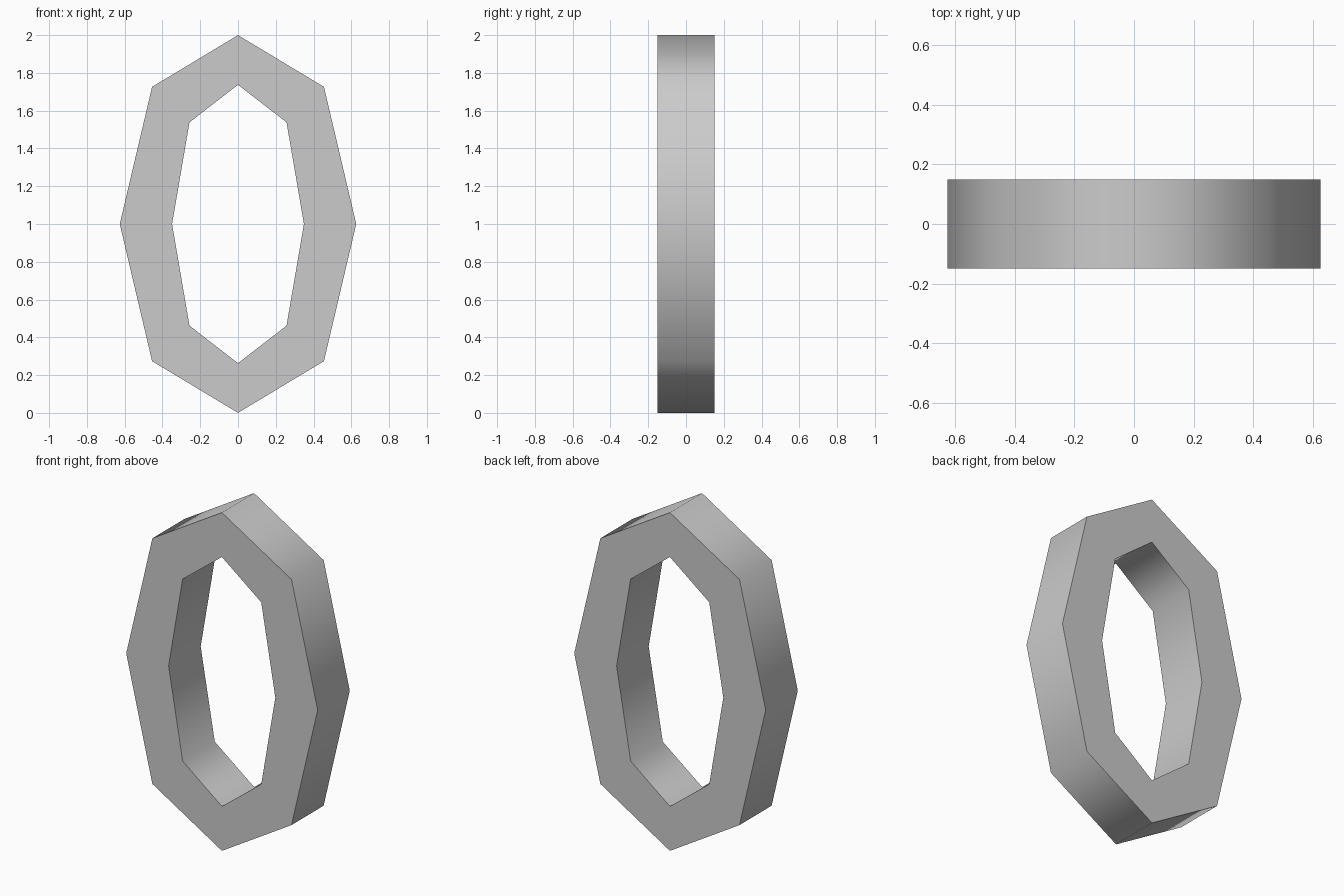
import bpy, bmesh, math

if "Cube" in bpy.data.objects:
    bpy.data.objects.remove(bpy.data.objects["Cube"])

HALF_DEPTH = 0.15


def octagon(half_w, diag_x, diag_z, half_h):
    """Eight (x, z) points, mirrored about both axes, centred at z = 1."""
    pts = [(half_w, 0), (diag_x, diag_z), (0, half_h), (-diag_x, diag_z),
           (-half_w, 0), (-diag_x, -diag_z), (0, -half_h), (diag_x, -diag_z)]
    return [(x, z + 1) for x, z in pts]


# Four octagonal loops: outer front, outer back, inner back, inner front
outer = octagon(0.626, 0.455, 0.726, 1.0)
inner = octagon(0.349, 0.257, 0.538, 0.737)
bm = bmesh.new()
loops = [[bm.verts.new((x, y, z)) for x, z in profile]
         for profile, y in ((outer, -HALF_DEPTH), (outer, HALF_DEPTH),
                            (inner, HALF_DEPTH), (inner, -HALF_DEPTH))]

# Bridge each loop to the next to close the ring
for a, b in zip(loops, loops[1:] + loops[:1]):
    for i in range(8):
        j = (i + 1) % 8
        bm.faces.new((a[i], a[j], b[j], b[i]))
bmesh.ops.recalc_face_normals(bm, faces=bm.faces)

mesh = bpy.data.meshes.new("oval_ring")
bm.to_mesh(mesh)
bm.free()
ring = bpy.data.objects.new("oval_ring", mesh)
bpy.context.collection.objects.link(ring)

# Walls shade smoothly, rims stay sharp
bpy.context.view_layer.objects.active = ring
ring.select_set(True)
bpy.ops.object.shade_smooth_by_angle(angle=math.radians(80))
